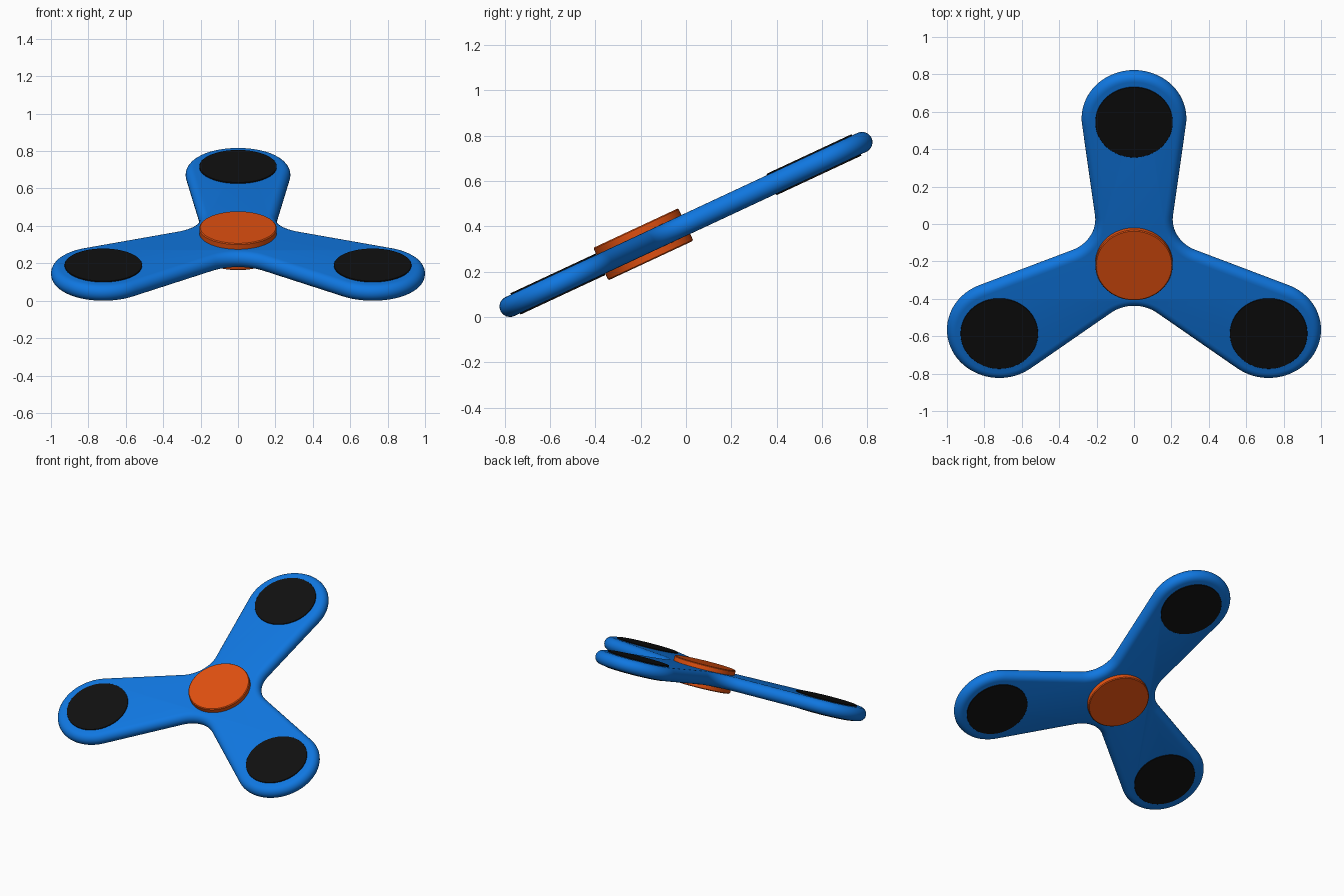
import bpy, bmesh, math
from mathutils import Matrix, Vector

if "Cube" in bpy.data.objects:
    bpy.data.objects.remove(bpy.data.objects["Cube"])

H = 0.046              # half thickness of body
END_R = 0.28           # arm end radius
ARM = 0.72 / math.sin(math.radians(60))
CROTCH, FIL = 0.27, 0.20
TILT = math.radians(25)


def material(name, rgb):
    m = bpy.data.materials.new(name)
    m.diffuse_color = (*rgb, 1)
    m.use_nodes = True
    m.node_tree.nodes["Principled BSDF"].inputs["Base Color"].default_value = m.diffuse_color
    return m


blue = material("blue plastic", (0.005, 0.185, 0.75))
orange = material("orange cap", (0.74, 0.08, 0.005))
black = material("black weight", (0.005, 0.005, 0.005))


def outline(d):
    """Three-arm outline, inset by d: end arcs joined by tangent fillets."""
    e = Vector((0, ARM))
    k = CROTCH + FIL
    f = Vector((k * math.cos(math.pi / 6), k * math.sin(math.pi / 6)))
    v = f - e
    a = math.atan2(v.y, v.x) + math.acos((END_R + FIL) / v.length)
    pts = []
    for i in range(3):
        rot = Matrix.Rotation(i * math.tau / 3, 2)
        start, stop = 2 * math.radians(210) - (a + math.pi), a + math.pi
        for j in range(25):
            t = start + (stop - start) * j / 24
            pts.append(rot @ (f + (FIL + d) * Vector((math.cos(t), math.sin(t)))))
        for j in range(49):
            t = a + (math.pi - 2 * a) * j / 48
            pts.append(rot @ (e + (END_R - d) * Vector((math.cos(t), math.sin(t)))))
    return pts


def finish(name, bm, mat, angle=35):
    bmesh.ops.recalc_face_normals(bm, faces=bm.faces)
    me = bpy.data.meshes.new(name)
    bm.to_mesh(me)
    bm.free()
    me.materials.append(mat)
    ob = bpy.data.objects.new(name, me)
    bpy.context.collection.objects.link(ob)
    bpy.ops.object.select_all(action='DESELECT')
    ob.select_set(True)
    bpy.context.view_layer.objects.active = ob
    bpy.ops.object.shade_smooth_by_angle(angle=math.radians(angle))
    return ob


def loft(rings):
    bm = bmesh.new()
    loops = [[bm.verts.new(p) for p in r] for r in rings]
    n = len(loops[0])
    for a, b in zip(loops, loops[1:]):
        for i in range(n):
            bm.faces.new((a[i], a[(i + 1) % n], b[(i + 1) % n], b[i]))
    bm.faces.new(loops[0])
    bm.faces.new(loops[-1])
    return bm


def disc(name, center, r, z0, z1, mat, bevel):
    """Round plate from z0 to z1 with a small chamfer on the outer face."""
    s = math.copysign(bevel, z1 - z0)
    rings = [[(center[0] + q * math.cos(t * math.tau / 64),
               center[1] + q * math.sin(t * math.tau / 64), z) for t in range(64)]
             for q, z in ((r, z0), (r, z1 - s), (r - bevel, z1))]
    return finish(name, loft(rings), mat)


# body with rounded rim
rings = []
for j in range(13):
    t = -math.pi / 2 + math.pi * j / 12
    rings.append([(p.x, p.y, H * math.sin(t)) for p in outline(H * (1 - math.cos(t)))])
parts = [finish("spinner_body", loft(rings), blue)]

# finger caps and arm weights on both faces
for side, s in (("top", 1), ("bottom", -1)):
    parts.append(disc(f"finger_cap_{side}", (0, 0), 0.207, s * 0.04, s * 0.079, orange, 0.005))
    for i in range(3):
        t = math.pi / 2 + i * math.tau / 3
        c = (ARM * math.cos(t), ARM * math.sin(t))
        parts.append(disc(f"arm_weight_{side}_{i + 1}", c, 0.207,
                          s * (H - 0.003), s * (H + 0.006), black, 0.001))

# tilt the whole spinner, centre it and rest it on the floor
rot = Matrix.Rotation(TILT, 4, 'X')
for ob in parts:
    ob.data.transform(rot)
body = [v.co for v in parts[0].data.vertices]
ys, zs = [c.y for c in body], [c.z for c in body]
shift = Matrix.Translation((0, -(min(ys) + max(ys)) / 2, -min(zs)))
for ob in parts:
    ob.data.transform(shift)
